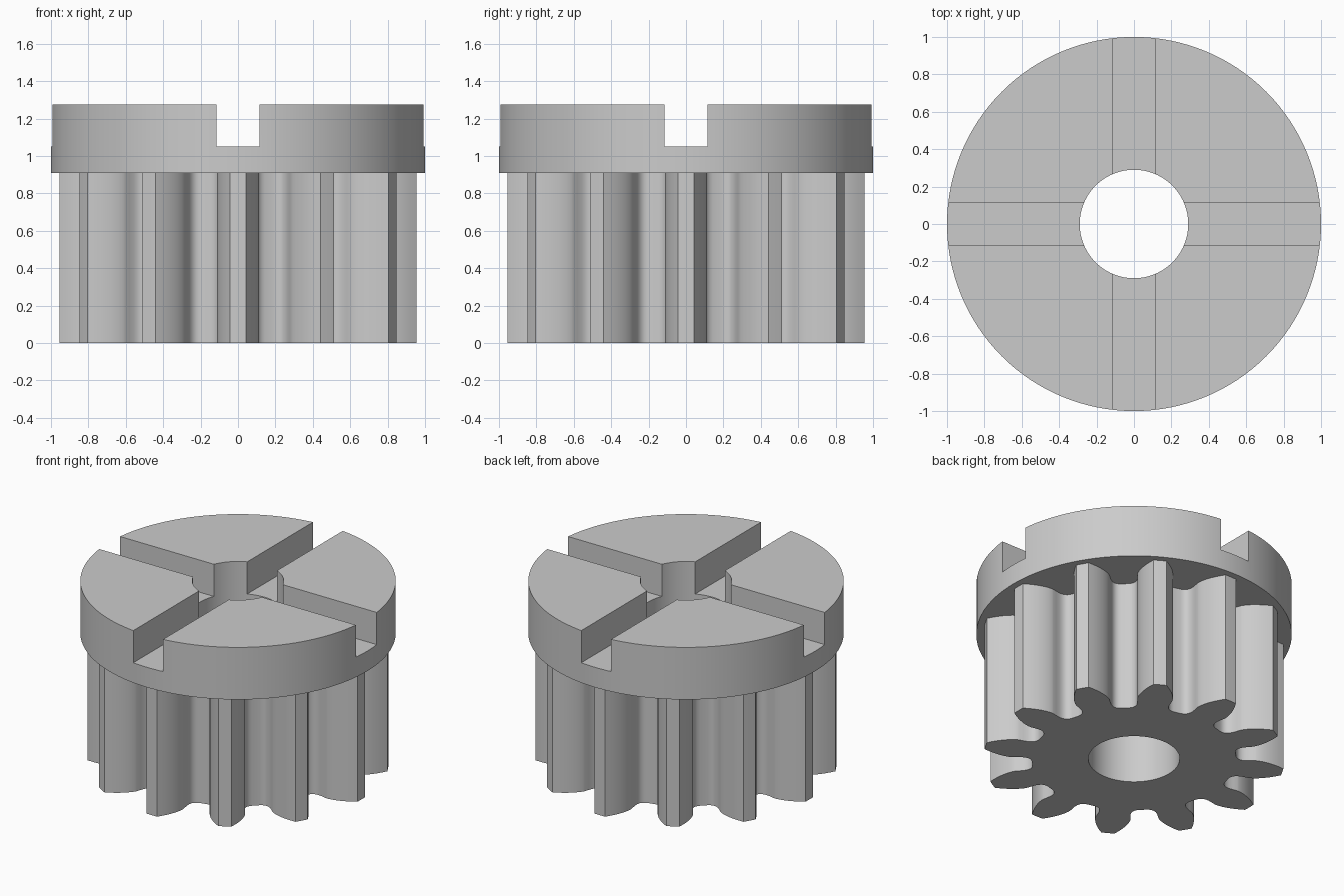
import bpy, bmesh, math
from mathutils import Matrix

if "Cube" in bpy.data.objects:
    bpy.data.objects.remove(bpy.data.objects["Cube"])

TEETH = 12
TIP_R, PITCH_R, ROOT_R = 0.955, 0.818, 0.648
BASE_R = PITCH_R * math.cos(math.radians(20))
COLLAR_Z, SLOT_Z, TOP_Z = 0.91, 1.05, 1.275
BORE_R, SLOT_WIDTH = 0.29, 0.23

steel = bpy.data.materials.new("satin grey steel")
steel.use_nodes = True
grey = (0.6, 0.6, 0.6, 1)
steel.diffuse_color = grey
steel.node_tree.nodes["Principled BSDF"].inputs["Base Color"].default_value = grey


def finish(name, bm):
    bmesh.ops.recalc_face_normals(bm, faces=bm.faces)
    mesh = bpy.data.meshes.new(name)
    bm.to_mesh(mesh)
    bm.free()
    mesh.materials.append(steel)
    obj = bpy.data.objects.new(name, mesh)
    bpy.context.collection.objects.link(obj)
    return obj


def cylinder(name, radius, z0, z1, sides=128):
    bm = bmesh.new()
    bmesh.ops.create_cone(bm, cap_ends=True, segments=sides, radius1=radius, radius2=radius,
                          depth=z1 - z0, matrix=Matrix.Translation((0, 0, (z0 + z1) / 2)))
    return finish(name, bm)


def box(name, size, z):
    bm = bmesh.new()
    bmesh.ops.create_cube(bm, size=1)
    bmesh.ops.scale(bm, vec=size, verts=bm.verts)
    bmesh.ops.translate(bm, vec=(0, 0, z), verts=bm.verts)
    return finish(name, bm)


def involute(angle):
    return math.tan(angle) - angle


def half_angle(r):
    """Half the tooth's angular width on the involute flank."""
    return math.pi / (2 * TEETH) + involute(math.radians(20)) - involute(math.acos(BASE_R / r))


def boolean(obj, other, operation):
    mod = obj.modifiers.new(operation.lower(), "BOOLEAN")
    mod.operation, mod.solver, mod.object = operation, "EXACT", other
    bpy.context.view_layer.objects.active = obj
    bpy.ops.object.modifier_apply(modifier=mod.name)
    bpy.data.objects.remove(other)


# Half tooth: root, fillet and undercut neck, then the involute flank
flank = [(ROOT_R, 0.225), (0.651, 0.2), (0.658, 0.178), (0.67, 0.16), (0.688, 0.148),
         (0.71, 0.143), (0.74, 0.144)]
flank += [(r, half_angle(r)) for r in
          (BASE_R + (TIP_R - BASE_R) * (i / 9) ** 1.4 for i in range(10))]
tooth = [(r, -a) for r, a in flank] + [(TIP_R, 0)] + [(r, a) for r, a in reversed(flank)]

# Toothed body, extruded into the collar
bm = bmesh.new()
outline = []
for k in range(TEETH):
    for r, a in tooth:
        t = a + k * math.tau / TEETH
        outline.append(bm.verts.new((r * math.cos(t), r * math.sin(t), 0)))
cap = bm.faces.new(outline)
sides = bmesh.ops.extrude_face_region(bm, geom=[cap], use_keep_orig=True)
bmesh.ops.translate(bm, vec=(0, 0, COLLAR_Z + 0.07),
                    verts=[v for v in sides["geom"] if isinstance(v, bmesh.types.BMVert)])
pinion = finish("slotted_pinion", bm)

# Collar, bore and crossed drive slots
boolean(pinion, cylinder("collar", 1, COLLAR_Z, TOP_Z), "UNION")
boolean(pinion, cylinder("bore_cutter", BORE_R, -0.2, 1.6, 96), "DIFFERENCE")
for size in ((3, SLOT_WIDTH, 1), (SLOT_WIDTH, 3, 1)):
    boolean(pinion, box("slot_cutter", size, SLOT_Z + 0.5), "DIFFERENCE")

# Smooth curved walls, sharp machined edges
bpy.ops.object.select_all(action="DESELECT")
pinion.select_set(True)
bpy.context.view_layer.objects.active = pinion
bpy.ops.object.shade_smooth_by_angle(angle=math.radians(28))
